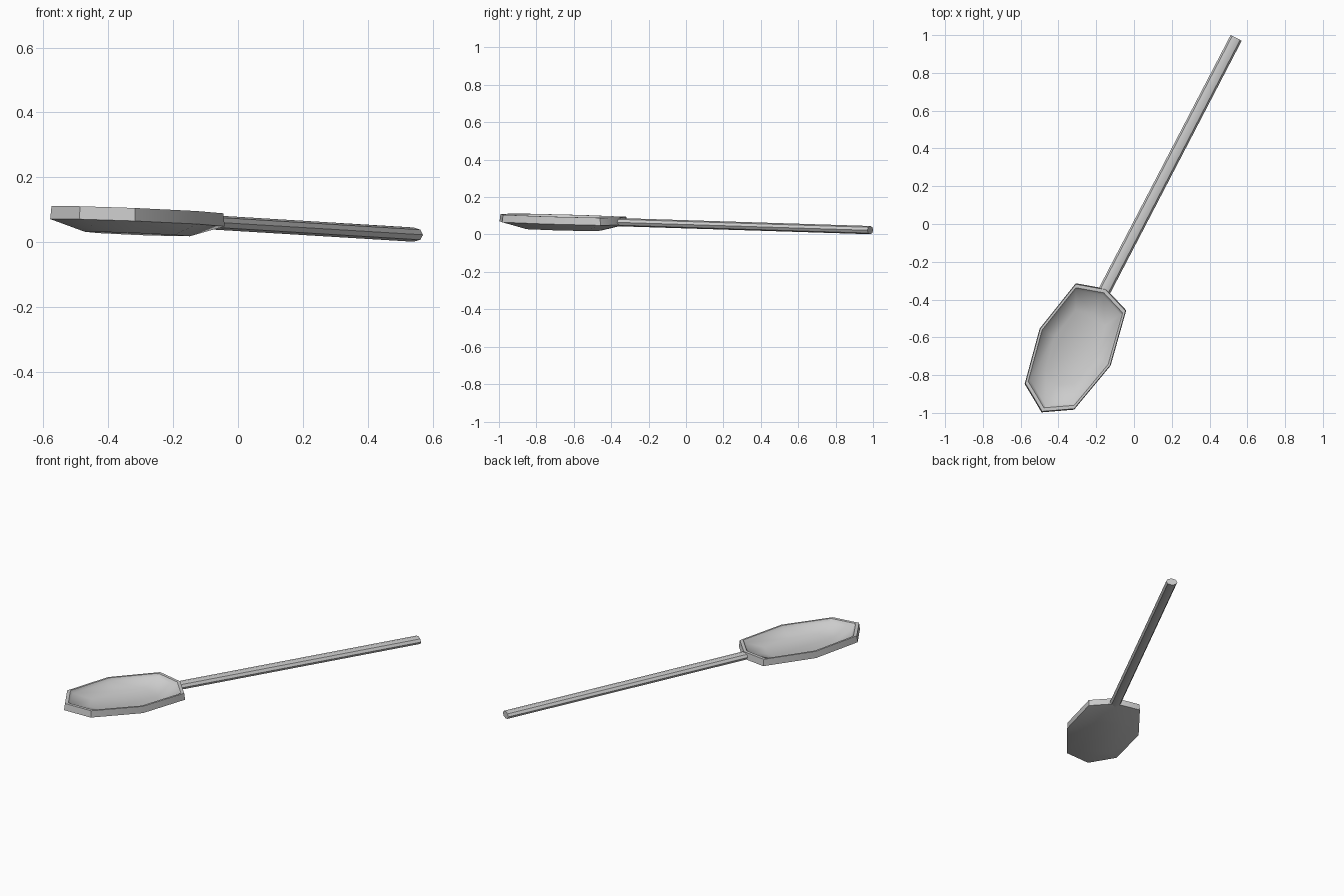
import bpy, bmesh, math
from mathutils import Matrix, Vector

if "Cube" in bpy.data.objects:
    bpy.data.objects.remove(bpy.data.objects["Cube"])

# Spoon frame: local x runs along the handle, local y to its side
along = Vector((0.462, 0.887, -0.028))
side = Vector((0.887, -0.462, -0.02))
origin = Vector((-0.31, -0.653, 0.0))
frame = Matrix((along, side, Vector((0, 0, 1)))).transposed().to_4x4()
frame.translation = origin


def loft(name, rings, angle):
    """Skin a list of point rings and cap both ends."""
    bm = bmesh.new()
    loops = [[bm.verts.new(frame @ Vector(p)) for p in ring] for ring in rings]
    n = len(loops[0])
    for a, b in zip(loops, loops[1:]):
        for i in range(n):
            j = (i + 1) % n
            bm.faces.new((a[i], a[j], b[j], b[i]))
    bm.faces.new(loops[0])
    bm.faces.new(loops[-1])
    bmesh.ops.recalc_face_normals(bm, faces=bm.faces)
    mesh = bpy.data.meshes.new(name)
    bm.to_mesh(mesh)
    bm.free()
    ob = bpy.data.objects.new(name, mesh)
    bpy.context.collection.objects.link(ob)
    bpy.context.view_layer.objects.active = ob
    ob.select_set(True)
    bpy.ops.object.shade_smooth_by_angle(angle=math.radians(angle))
    ob.select_set(False)
    return ob


# Bowl: stretched octagon, from outer base up to the lip and down inside
outline = [(0.35, 0), (0.298, 0.148), (0, 0.21), (-0.296, 0.146),
           (-0.388, 0), (-0.296, -0.149), (0, -0.214), (0.302, -0.155)]
profile = [(0.6, 0.025), (1.0, 0.06), (0.985, 0.1), (0.93, 0.1),
           (0.89, 0.083), (0.58, 0.05)]
loft("bowl", [[(x * s, y * s, z) for x, y in outline] for s, z in profile], 40)

# Handle: slightly flattened octagonal rod
rod = [(0.033 * math.cos(k * math.pi / 4), 0.022 * math.sin(k * math.pi / 4))
       for k in range(8)]
loft("handle", [[(u, y - 0.002, z + 0.075) for y, z in rod]
                for u in (0.325, 1.846)], 40)
